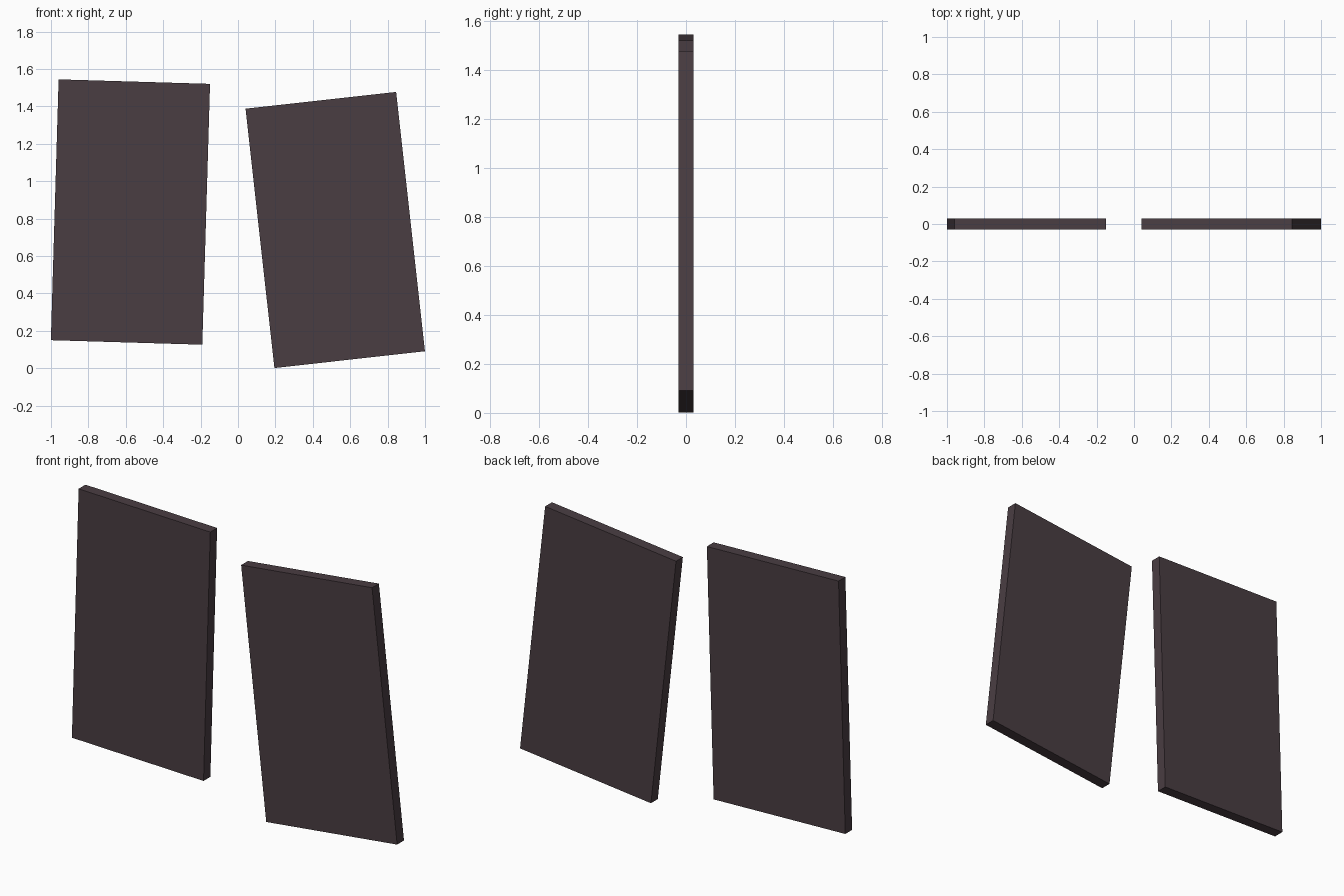
import bpy
import math

if "Cube" in bpy.data.objects:
    bpy.data.objects.remove(bpy.data.objects["Cube"])

# Dark plum-brown colour shared by both panels
mat = bpy.data.materials.new("dark_plum_brown")
mat.diffuse_color = (0.068, 0.047, 0.055, 1.0)
mat.use_nodes = True
mat.node_tree.nodes["Principled BSDF"].inputs["Base Color"].default_value = mat.diffuse_color

WIDTH, DEPTH, HEIGHT = 0.81, 0.06, 1.395


def panel(name, x, z, tilt):
    """Thin upright slab, tilted sideways in the front plane."""
    bpy.ops.mesh.primitive_cube_add(size=1, location=(x, 0, z))
    ob = bpy.context.object
    ob.name = name
    ob.scale = (WIDTH, DEPTH, HEIGHT)
    ob.rotation_euler = (0, math.radians(tilt), 0)
    ob.data.materials.append(mat)
    return ob


# Two loose panels side by side, leaning towards each other
panel("left_panel", -0.575, 0.835, 1.7)
panel("right_panel", 0.52, 0.739, -6.35)
